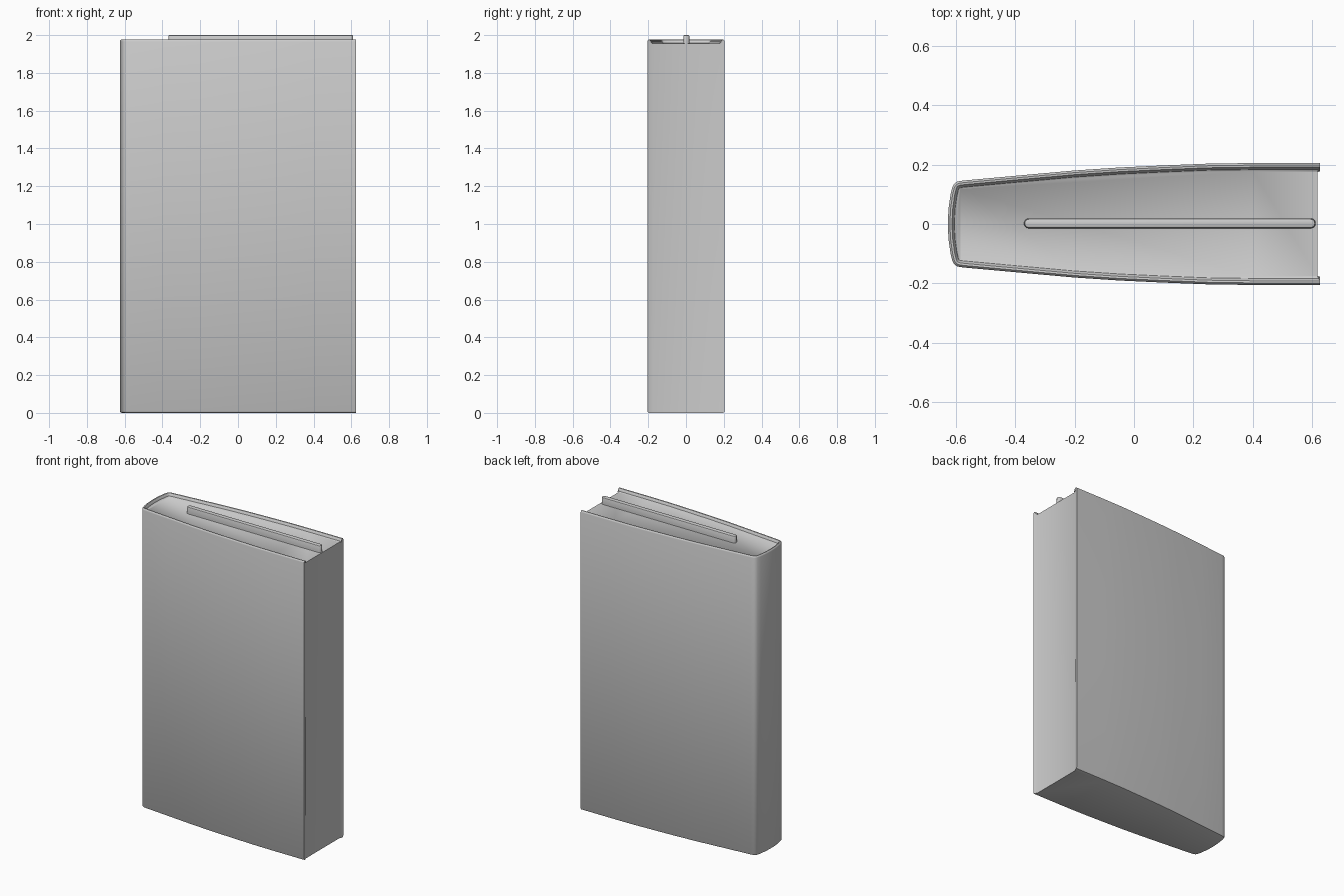
import bpy, bmesh, math
from mathutils import Vector

if "Cube" in bpy.data.objects:
    bpy.data.objects.remove(bpy.data.objects["Cube"])

grey = bpy.data.materials.new("light_grey")
grey.diffuse_color = (0.6, 0.6, 0.6, 1)
grey.use_nodes = True
grey.node_tree.nodes["Principled BSDF"].inputs["Base Color"].default_value = grey.diffuse_color


def finish(name, bm, angle=35):
    bmesh.ops.recalc_face_normals(bm, faces=bm.faces)
    me = bpy.data.meshes.new(name)
    bm.to_mesh(me)
    bm.free()
    me.materials.append(grey)
    ob = bpy.data.objects.new(name, me)
    bpy.context.collection.objects.link(ob)
    bpy.ops.object.select_all(action='DESELECT')
    ob.select_set(True)
    bpy.context.view_layer.objects.active = ob
    bpy.ops.object.shade_smooth_by_angle(angle=math.radians(angle))
    return ob


# Plan outline: back half from the open right end to the rounded left end
half = [(0.626, 0.205), (0.4, 0.205), (0.25, 0.203), (0.1, 0.197), (-0.05, 0.190),
        (-0.2, 0.180), (-0.4, 0.162), (-0.575, 0.146), (-0.593, 0.143),
        (-0.604, 0.136), (-0.611, 0.124), (-0.617, 0.1), (-0.624, 0.05)]
outline = [Vector(p) for p in half] + [Vector((-0.626, 0))] + \
          [Vector((x, -y)) for x, y in reversed(half)]


def inset(pts, d):
    """Move the open outline inwards, leaving the right end in place."""
    out = []
    for i, p in enumerate(pts):
        a = pts[max(i - 1, 0)]
        b = pts[min(i + 1, len(pts) - 1)]
        t = (b - a).normalized()
        n = Vector((-t.y, t.x))
        q = p + n * d
        if i in (0, len(pts) - 1):
            q.x = p.x
        out.append(q)
    return out


# Body: rounded bottom edge, tall walls, raised rim and sunken top
FLOOR = 1.955
layers = [(0.012, 0.0), (0.004, 0.003), (0.0, 0.010), (0.0, 1.966), (0.002, 1.972),
          (0.007, 1.976), (0.014, 1.975), (0.019, 1.968), (0.022, 1.959), (0.028, FLOOR)]
bm = bmesh.new()
rows = [[bm.verts.new((p.x, p.y, z)) for p in inset(outline, d)] for d, z in layers]
for lo, hi in zip(rows, rows[1:]):
    for i in range(len(lo) - 1):
        bm.faces.new((lo[i], lo[i + 1], hi[i + 1], hi[i]))

# Right end: flat panel set slightly back between the two edges
XE, YE = 0.617, 0.175
panel = [bm.verts.new((XE, y, z)) for y, z in
         ((YE, 0), (-YE, 0), (-YE, FLOOR), (YE, FLOOR))]
bm.faces.new(panel)
for col, lo, hi in ((0, panel[0], panel[3]), (-1, panel[1], panel[2])):
    ends = [r[col] for r in rows]
    bm.faces.new((lo, ends[0], ends[1], ends[2], ends[3], hi))
    for a, b in zip(ends[3:], ends[4:]):
        bm.faces.new((hi, a, b))

# Underside and sunken top
bm.faces.new(rows[0] + [panel[1], panel[0]])
bm.faces.new(rows[-1] + [panel[2], panel[3]])
finish("body", bm)

# Ridge: long bar with rounded ends on the sunken top
bm = bmesh.new()
x0, x1, r = -0.37, 0.611, 0.017


def ring(rad, z):
    pts = []
    for cx, start in ((x1 - r, -90), (x0 + r, 90)):
        for k in range(9):
            a = math.radians(start + k * 22.5)
            pts.append(bm.verts.new((cx + rad * math.cos(a), 0.002 + rad * math.sin(a), z)))
    return pts


rings = [ring(rad, z) for rad, z in
         ((r, 1.945), (r, 1.955), (0.016, 1.965), (0.016, 1.994), (0.014, 1.998), (0.010, 2.0))]
for lo, hi in zip(rings, rings[1:]):
    for i in range(len(lo)):
        j = (i + 1) % len(lo)
        bm.faces.new((lo[i], lo[j], hi[j], hi[i]))
bm.faces.new(rings[0])
bm.faces.new(rings[-1])
finish("top_ridge", bm)
